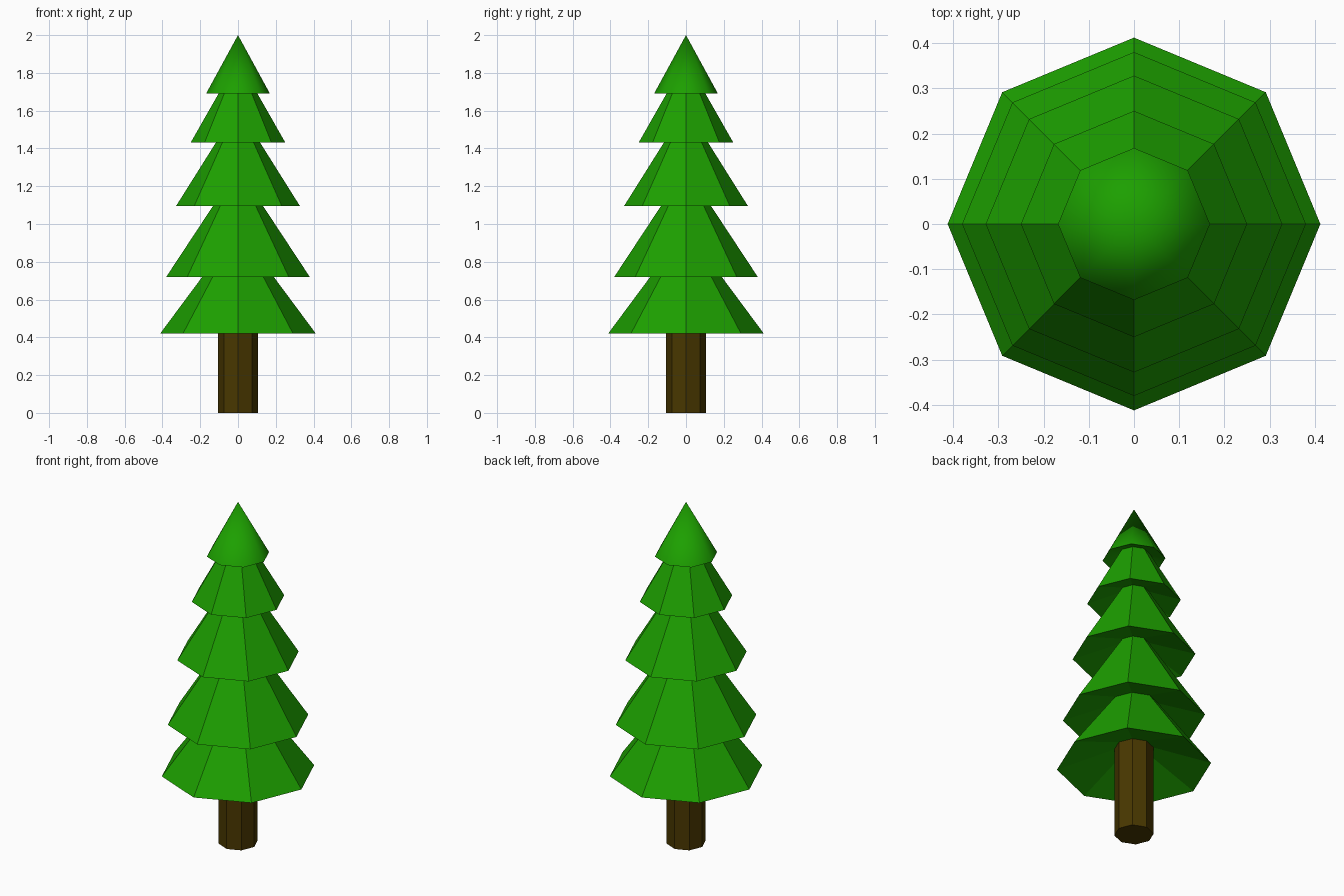
import bpy, bmesh, math

if "Cube" in bpy.data.objects:
    bpy.data.objects.remove(bpy.data.objects["Cube"])


def material(name, color):
    m = bpy.data.materials.new(name)
    m.diffuse_color = color
    m.use_nodes = True
    m.node_tree.nodes["Principled BSDF"].inputs["Base Color"].default_value = m.diffuse_color
    return m


green = material("foliage_green", (0.012, 0.35, 0.0, 1))
brown = material("bark_brown", (0.065, 0.038, 0.0, 1))


def lathe8(name, profile, mat, smooth=False):
    """Eight-sided lathe of (radius, z) points, with corners on the axes."""
    bm = bmesh.new()

    def ring(r, z):
        if r == 0:
            return [bm.verts.new((0, 0, z))] * 8
        return [bm.verts.new((r * math.cos(i * math.pi / 4),
                              r * math.sin(i * math.pi / 4), z)) for i in range(8)]

    rings = [ring(r, z) for r, z in profile]
    for a, b in zip(rings, rings[1:]):
        for i in range(8):
            j = (i + 1) % 8
            f = bm.faces.new(list(dict.fromkeys([a[i], a[j], b[j], b[i]])))
            f.smooth = smooth
    me = bpy.data.meshes.new(name)
    bm.to_mesh(me)
    bm.free()
    me.materials.append(mat)
    ob = bpy.data.objects.new(name, me)
    bpy.context.collection.objects.link(ob)
    return ob


# trunk, rising into the hollow under the lowest branches
lathe8("trunk", [(0, 0), (0.105, 0), (0.105, 0.53)], brown)

# branch tiers: neck below, rim, neck above (undersides slope up to the neck)
necks = [(0.105, 0.53), (0.13, 0.80), (0.08, 1.175), (0.08, 1.49), (0.085, 1.722)]
rims = [(0.412, 0.42), (0.38, 0.72), (0.328, 1.095), (0.25, 1.432)]
for n, rim in enumerate(rims):
    lathe8(f"branch_tier_{n + 1}", [necks[n], rim, necks[n + 1]], green)

# smooth tree tip with its underside
tip = lathe8("tree_tip", [necks[4], (0.168, 1.692), (0, 2.0)], green)
bpy.context.view_layer.objects.active = tip
tip.select_set(True)
bpy.ops.object.shade_smooth_by_angle(angle=math.radians(60))
